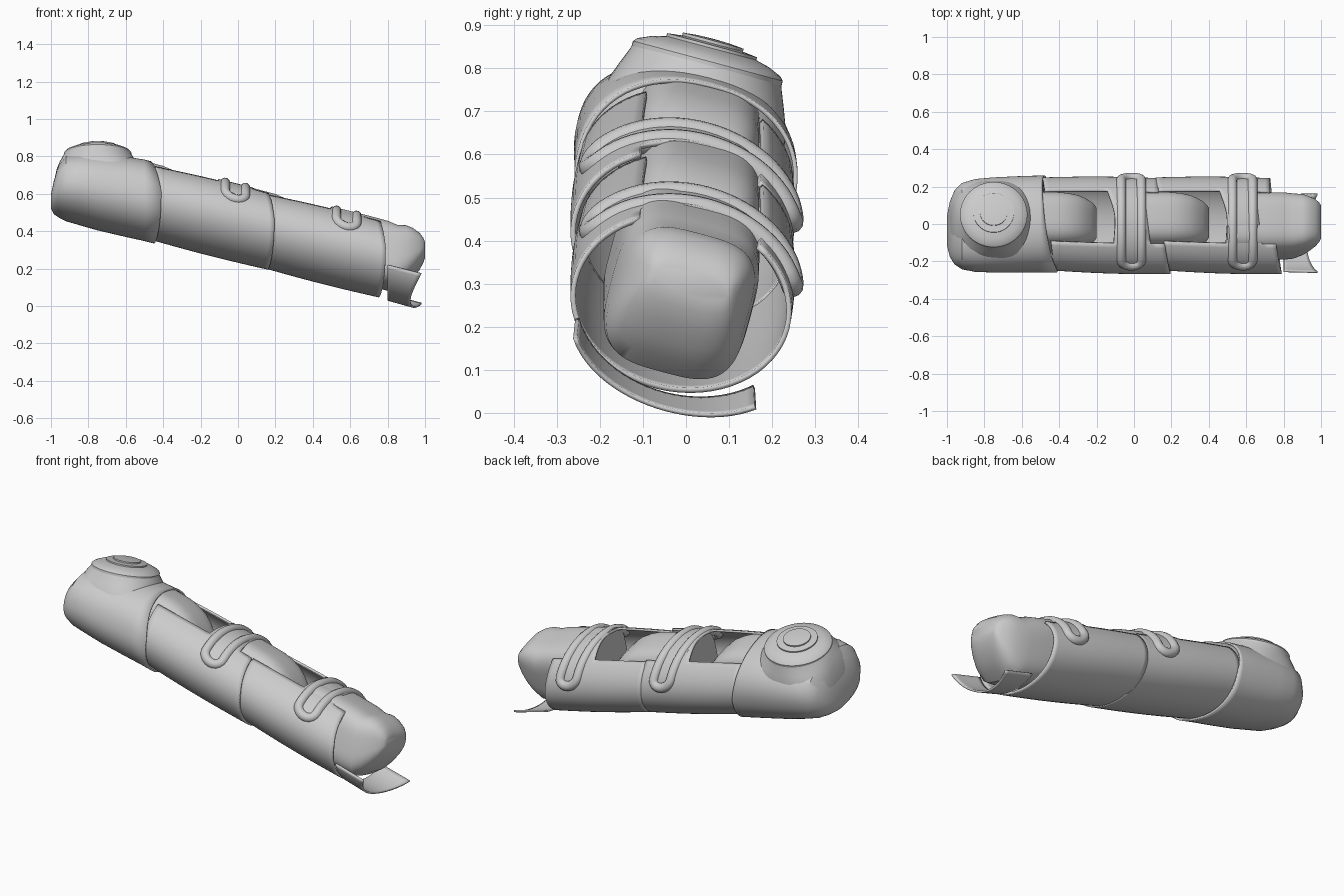
import bpy, bmesh, math
from mathutils import Vector

cube = bpy.data.objects.get("Cube")
if cube:
    bpy.data.objects.remove(cube)

grey = bpy.data.materials.new("plain grey")
grey.use_nodes = True
grey.diffuse_color = (0.6, 0.6, 0.6, 1)
grey.node_tree.nodes["Principled BSDF"].inputs["Base Color"].default_value = (0.6, 0.6, 0.6, 1)

ROLL = math.radians(15)
SLOPE = -0.25
AXIS_Z = 0.44
HALF_W, HALF_H = 0.26, 0.205
SEGS = 64


def place(x, a, b):
    """Map axis position x, sideways a and upward b onto the sloping, rolled axis."""
    c, s = math.cos(ROLL), math.sin(ROLL)
    return Vector((x, a * c + b * s, AXIS_Z + SLOPE * x - a * s + b * c))


def oval(phi, w, h, power=2.0):
    c, s = math.cos(phi), math.sin(phi)
    e = 2 / power
    return (w * math.copysign(abs(c) ** e, c), h * math.copysign(abs(s) ** e, s))


def turn(j):
    return 2 * math.pi * j / SEGS


def finish(name, bm, wall, angle):
    mesh = bpy.data.meshes.new(name)
    bm.to_mesh(mesh)
    bm.free()
    ob = bpy.data.objects.new(name, mesh)
    bpy.context.collection.objects.link(ob)
    mesh.materials.append(grey)
    bpy.ops.object.select_all(action='DESELECT')
    ob.select_set(True)
    bpy.context.view_layer.objects.active = ob
    if wall:
        mod = ob.modifiers.new("wall", 'SOLIDIFY')
        mod.thickness, mod.offset = wall, -1
    bpy.ops.object.shade_smooth_by_angle(angle=math.radians(angle))


def skin(name, rows, closed=True, skip=None, cap_start=False, cap_end=False, wall=0, angle=35):
    """Skin rows of points; skip(row, column) leaves a face open."""
    bm = bmesh.new()
    grid = [[bm.verts.new(p) for p in row] for row in rows]
    n = len(rows[0])
    for i in range(len(rows) - 1):
        for j in range(n if closed else n - 1):
            if skip and skip(i, j):
                continue
            k = (j + 1) % n
            bm.faces.new((grid[i][j], grid[i][k], grid[i + 1][k], grid[i + 1][j]))
    if cap_start:
        bm.faces.new(grid[0][::-1])
    if cap_end:
        bm.faces.new(grid[-1])
    loose = [v for v in bm.verts if not v.link_faces]
    bmesh.ops.delete(bm, geom=loose, context='VERTS')
    finish(name, bm, wall, angle)


def sleeve(name, start, end):
    """Hollow outer sleeve, notched at the top of both ends, with slanted rims."""
    steps, rear_rows, front_row = 24, 13, 21
    low, high = SEGS * 10 // 64, SEGS * 22 // 64
    rows = []
    for i in range(steps + 1):
        t = i / steps
        swell = 0.97 + 0.025 * math.sin(math.pi * t) + 0.03 * t
        row = []
        for j in range(SEGS):
            phi = turn(j)
            first = start - 0.03 * math.cos(phi)
            last = end - 0.03 * math.cos(phi) - 0.02 * max(0, math.sin(phi))
            # The rear notch ends in a shallow arc
            bow = 0.03 * max(0, math.sin(phi)) ** 8 * math.exp(-((i - rear_rows) / 3) ** 2)
            a, b = oval(phi, HALF_W * swell, HALF_H * swell)
            row.append(place(first + (last - first) * t + bow, a - 0.012 * t, b))
        rows.append(row)
    skin(name, rows, wall=0.012,
         skip=lambda i, j: low <= j < high and (i < rear_rows or i >= front_row))


def core(name, start, end, width, lift=0.0, side=0.0):
    """Boxy inner body with a rounded front end."""
    rows = []
    for d, size in ((end - start, 1), (0.3, 1), (0.2, 0.99), (0.15, 0.94), (0.1, 0.84),
                    (0.065, 0.7), (0.03, 0.5), (0.01, 0.32), (0, 0.16)):
        up = 0.025 + lift * max(0, 1 - d / 0.15)
        row = []
        for j in range(SEGS):
            a, b = oval(turn(j), width * (0.45 + 0.55 * size), 0.178 * size, 3.4)
            row.append(place(end - d, a + side, b + up))
        rows.append(row)
    skin(name, rows, cap_start=True, cap_end=True)


def loop(name, x0):
    """Long ring of tubing draped over the top of a sleeve."""
    curve = bpy.data.curves.new(name, 'CURVE')
    curve.dimensions = '3D'
    curve.bevel_depth, curve.bevel_resolution = 0.026, 4
    half, lo, hi = 0.054, math.radians(32), math.radians(148)
    path = []
    for side, begin, finish_at, bulge in ((1, lo, hi, 0.22), (-1, hi, lo, -0.22)):
        for i in range(25):
            path.append((side * half, begin + (finish_at - begin) * i / 24))
        for i in range(1, 10):
            u = math.pi * i / 10
            path.append((side * half * math.cos(u), finish_at + bulge * math.sin(u)))
    spline = curve.splines.new('POLY')
    spline.points.add(len(path) - 1)
    for point, (dx, phi) in zip(spline.points, path):
        a, b = oval(phi, HALF_W - 0.002, HALF_H - 0.008)
        point.co = (*place(x0 + dx, a - 0.005, b), 1)
    spline.use_cyclic_u = True
    spline.use_smooth = True
    curve.materials.append(grey)
    bpy.context.collection.objects.link(bpy.data.objects.new(name, curve))


def upright(name, profile, angle):
    """Stack of rounded rings rising from the rear housing."""
    rows = []
    for rx, ry, b, power in profile:
        row = []
        for j in range(SEGS):
            dx, a = oval(turn(j), rx, ry, power)
            row.append(place(-0.75, a, b) + Vector((dx, 0, 0)))
        rows.append(row)
    skin(name, rows, cap_end=True, angle=angle)


# Rounded rear housing: position, half width, half height, lift
rows = []
for x, w, h, lift in ((-1, 0.08, 0.03, -0.135), (-0.985, 0.15, 0.08, -0.11),
                      (-0.96, 0.2, 0.13, -0.07), (-0.92, 0.233, 0.165, -0.045),
                      (-0.85, 0.25, 0.182, -0.03), (-0.75, 0.256, 0.196, -0.02),
                      (-0.6, 0.259, 0.208, -0.006), (-0.5, 0.26, 0.211, 0), (-0.44, 0.26, 0.211, 0)):
    row = []
    for j in range(SEGS):
        phi = turn(j)
        trim = 0.03 * math.cos(phi) + 0.04 * max(0, math.sin(phi)) if x == -0.44 else 0
        a, b = oval(phi, w, h, 2.2)
        row.append(place(x - trim, a, b + lift))
    rows.append(row)
skin("rear_housing", rows, cap_start=True, wall=0.01)

# Flared collar and stepped round button
upright("button_collar", ((0.245, 0.24, -0.05, 2.8), (0.232, 0.226, 0.04, 2.8), (0.22, 0.212, 0.1, 2.6),
                          (0.205, 0.197, 0.14, 2.3), (0.188, 0.183, 0.175, 2), (0.178, 0.178, 0.19, 2)), 40)
upright("button_disc", [(r, r, b, 2) for r, b in (
    (0.18, 0.18), (0.18, 0.196), (0.172, 0.205), (0.14, 0.219), (0.108, 0.227), (0.108, 0.234),
    (0.073, 0.238), (0.073, 0.245), (0.04, 0.248), (0.01, 0.249))], 25)

# Inner bodies: two hinge tongues and the tip
core("rear_tongue", -0.7, -0.2, 0.15)
core("middle_tongue", -0.1, 0.4, 0.15)
core("tip", 0.5, 1.0, 0.168, lift=0.085, side=-0.018)

# Sleeves and draped tubes
sleeve("rear_sleeve", -0.46, 0.165)
sleeve("front_sleeve", 0.145, 0.76)
loop("rear_tube_loop", -0.015)
loop("front_tube_loop", 0.58)

# Curved guard strip under the tip
rows = []
for i in range(9):
    t = i / 8
    row = []
    for j in range(25):
        u = j / 24
        tail = 0.98 - 0.06 * math.sin(math.pi * u)
        a, b = oval(math.radians(205 + 114 * u), 0.268 + 0.005 * t, 0.207 + 0.004 * t)
        row.append(place(0.8 + (tail - 0.8) * t, a, b))
    rows.append(row)
skin("tip_guard", rows, closed=False, wall=0.01)
